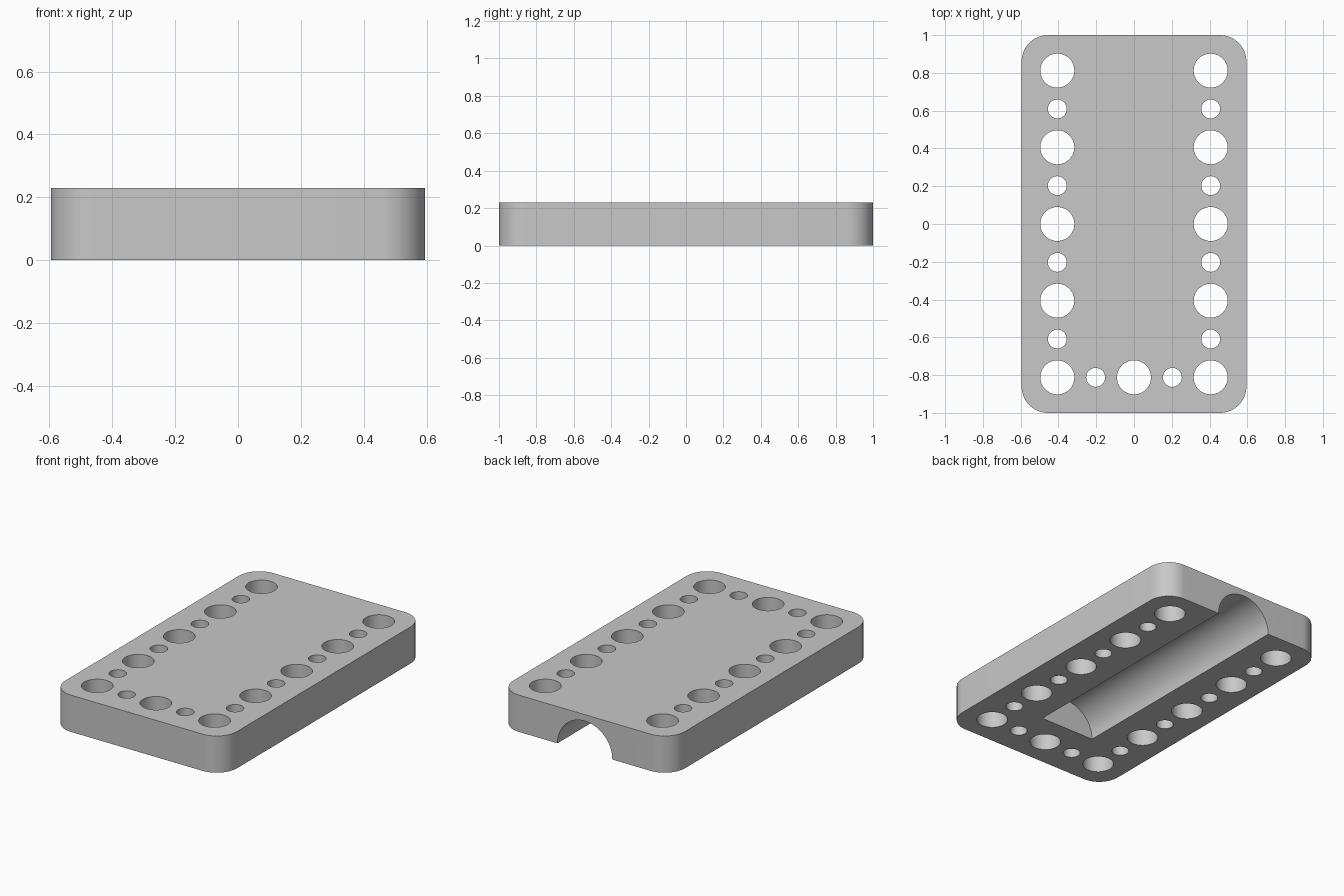
import bpy
import bmesh
import math
from mathutils import Matrix, Vector

if "Cube" in bpy.data.objects:
    bpy.data.objects.remove(bpy.data.objects["Cube"])

HALF_X, HALF_Y, HEIGHT, CORNER = 0.595, 1.0, 0.23, 0.14
PITCH = 0.203
BIG, SMALL = 0.09, 0.05
GROOVE_R, GROOVE_START, GROOVE_END = 0.19, -0.61, 1.2

grey = bpy.data.materials.new("plain grey")
grey.use_nodes = True
grey.diffuse_color = (0.58, 0.58, 0.58, 1)
grey.node_tree.nodes["Principled BSDF"].inputs["Base Color"].default_value = grey.diffuse_color


def make_object(name, bm):
    bmesh.ops.recalc_face_normals(bm, faces=bm.faces)
    mesh = bpy.data.meshes.new(name)
    bm.to_mesh(mesh)
    bm.free()
    mesh.materials.append(grey)
    obj = bpy.data.objects.new(name, mesh)
    bpy.context.collection.objects.link(obj)
    return obj


def add_cylinder(bm, radius, depth, matrix, sides=48):
    bmesh.ops.create_cone(bm, cap_ends=True, segments=sides, radius1=radius,
                          radius2=radius, depth=depth, matrix=matrix)


# Plate: a block with rounded upright corners
bm = bmesh.new()
bmesh.ops.create_cube(bm, size=1, matrix=Matrix.Translation((0, 0, HEIGHT / 2))
                      @ Matrix.Diagonal((2 * HALF_X, 2 * HALF_Y, HEIGHT, 1)))
uprights = [e for e in bm.edges
            if abs(e.verts[0].co.z - e.verts[1].co.z) > HEIGHT / 2]
bmesh.ops.bevel(bm, geom=uprights, offset=CORNER, segments=16,
                profile=0.5, affect='EDGES')
plate = make_object("drilled_plate", bm)

# Hole positions: two long rows and one short row at the front, alternating sizes
spots = {(2 * side, row) for side in (-1, 1) for row in range(-4, 5)}
spots |= {(column, -4) for column in range(-2, 3)}
bm = bmesh.new()
for column, row in sorted(spots):
    radius = BIG if (column + row) % 2 == 0 else SMALL
    add_cylinder(bm, radius, 3 * HEIGHT,
                 Matrix.Translation((column * PITCH, row * PITCH, HEIGHT / 2)))
holes = make_object("hole_cutter", bm)

# Half-round channel underneath, open at the back
bm = bmesh.new()
middle = Vector((0, (GROOVE_START + GROOVE_END) / 2, 0))
add_cylinder(bm, GROOVE_R, GROOVE_END - GROOVE_START,
             Matrix.Translation(middle) @ Matrix.Rotation(math.pi / 2, 4, 'X'), 64)
channel = make_object("channel_cutter", bm)

# Cut the plate, then drop the cutters
for cutter in (holes, channel):
    cutter.hide_render = True
    mod = plate.modifiers.new(cutter.name, 'BOOLEAN')
    mod.operation = 'DIFFERENCE'
    mod.solver = 'EXACT'
    mod.object = cutter
depsgraph = bpy.context.evaluated_depsgraph_get()
cut_mesh = bpy.data.meshes.new_from_object(plate.evaluated_get(depsgraph))
plate.modifiers.clear()
plate.data = cut_mesh
cut_mesh.name = "drilled_plate"
for cutter in (holes, channel):
    bpy.data.objects.remove(cutter)

# Smooth walls with sharp rims
bpy.ops.object.select_all(action='DESELECT')
plate.select_set(True)
bpy.context.view_layer.objects.active = plate
bpy.ops.object.shade_smooth_by_angle(angle=math.radians(30))
